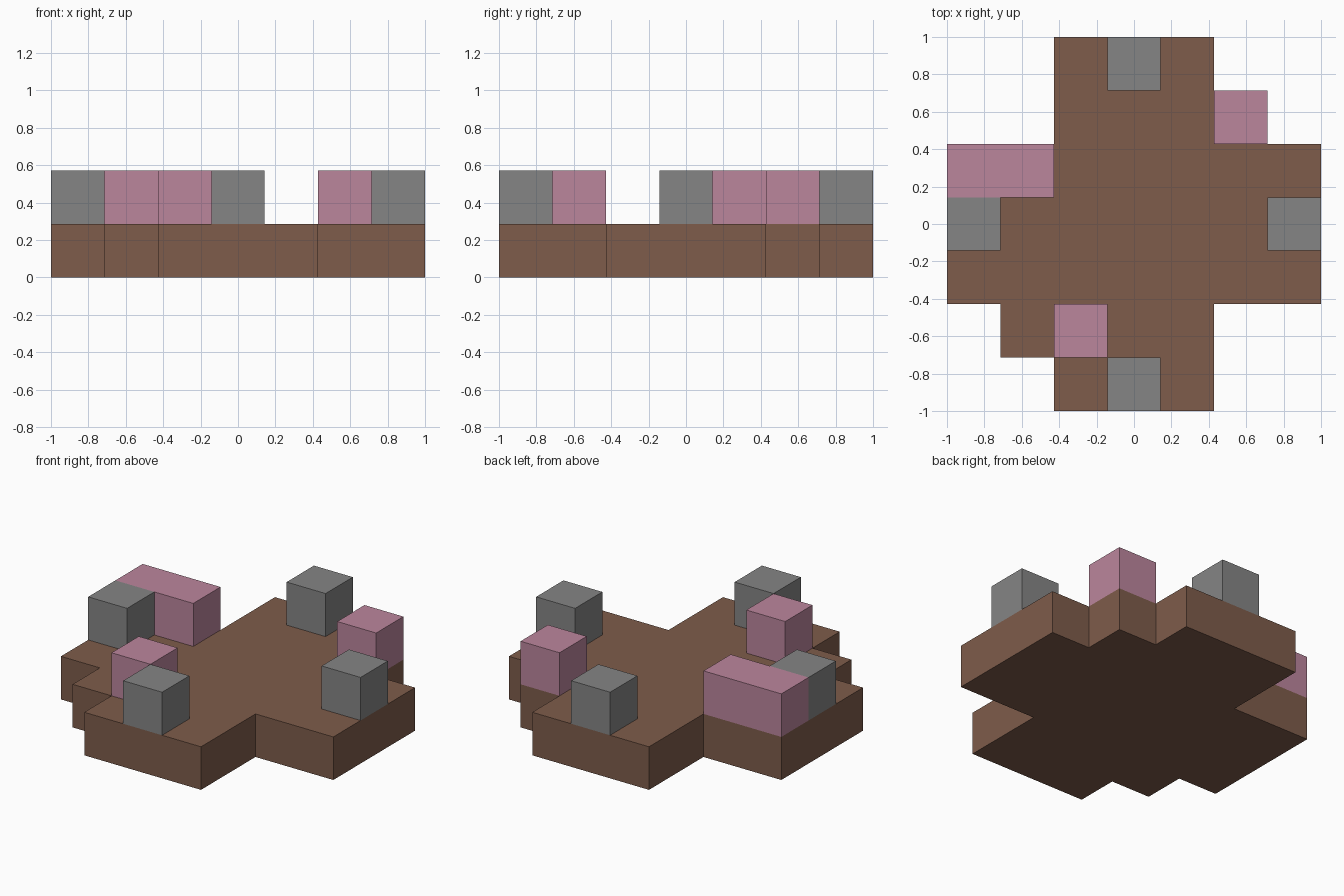
import bpy
import bmesh

cube = bpy.data.objects.get("Cube")
if cube:
    bpy.data.objects.remove(cube, do_unlink=True)

U = 2 / 7  # one cell of the seven by seven layout


def material(name, color):
    mat = bpy.data.materials.new(name)
    mat.use_nodes = True
    mat.diffuse_color = (*color, 1)
    bsdf = next(n for n in mat.node_tree.nodes if n.type == 'BSDF_PRINCIPLED')
    bsdf.inputs["Base Color"].default_value = (*color, 1)
    return mat


def prism(name, outline, bottom, top, mat):
    """Extrude an outline given in cells, between two heights in cells."""
    bm = bmesh.new()
    face = bm.faces.new([bm.verts.new((x * U, y * U, bottom * U)) for x, y in outline])
    grown = bmesh.ops.extrude_face_region(bm, geom=[face])["geom"]
    verts = [v for v in grown if isinstance(v, bmesh.types.BMVert)]
    bmesh.ops.translate(bm, verts=verts, vec=(0, 0, (top - bottom) * U))
    bmesh.ops.recalc_face_normals(bm, faces=bm.faces)
    mesh = bpy.data.meshes.new(name)
    bm.to_mesh(mesh)
    bm.free()
    mesh.materials.append(mat)
    obj = bpy.data.objects.new(name, mesh)
    bpy.context.collection.objects.link(obj)
    return obj


def block(name, x, y, mat, width=1):
    """Block standing on the base; x, y is the centre of its first cell."""
    x0, x1, y0, y1 = x - .5, x - .5 + width, y - .5, y + .5
    prism(name, [(x0, y0), (x1, y0), (x1, y1), (x0, y1)], 1, 2, mat)


brown = material("brown", (0.209, 0.107, 0.070))
grey = material("grey", (0.235, 0.235, 0.235))
pink = material("pink", (0.500, 0.238, 0.336))

# Cross-shaped base with two filled-in corners; half the outline, then turned
arm, mid, end = 1.5, 2.5, 3.5
half = [(arm, -end), (arm, -arm), (end, -arm), (end, arm),
        (mid, arm), (mid, mid), (arm, mid), (arm, end)]
prism("base", half + [(-x, -y) for x, y in half], 0, 1, brown)

# Grey blocks at the ends of the arms
for side, x, y in (("front", 0, -3), ("back", 0, 3), ("left", 3, 0), ("right", -3, 0)):
    block(side + "_grey_block", x, y, grey)

# Pink blocks
block("right_long_pink_block", -3, 1, pink, width=2)
block("back_left_pink_block", 2, 2, pink)
block("front_right_pink_block", -1, -2, pink)
